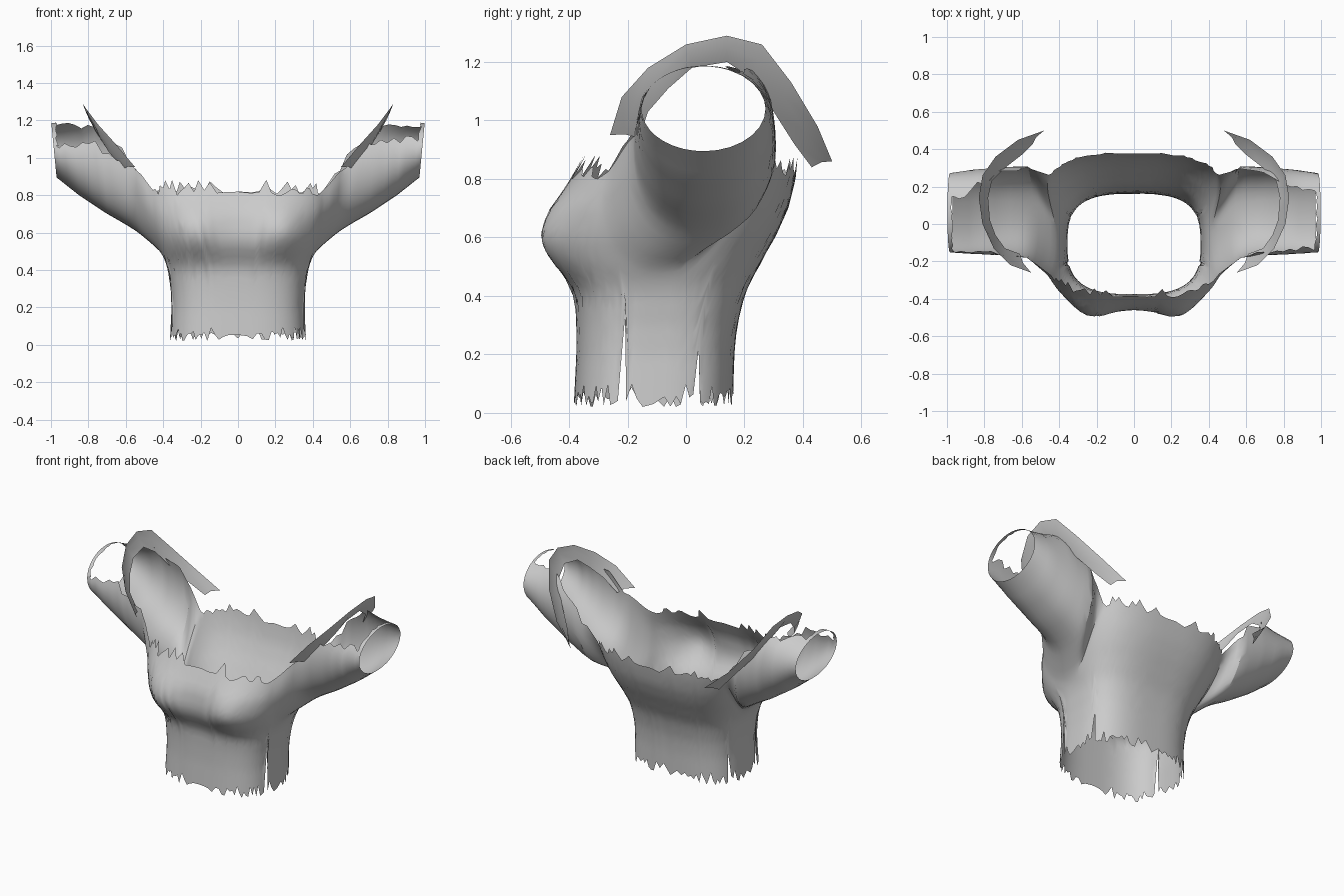
import bpy, math, random

if "Cube" in bpy.data.objects:
    bpy.data.objects.remove(bpy.data.objects["Cube"])

random.seed(4)
N = 120            # columns around the torso
ROWS = 20          # rows up the torso
SIDE = 36.0        # half angle (degrees) of each armhole

cloth = bpy.data.materials.new("grey_cloth")
cloth.diffuse_color = (0.6, 0.6, 0.6, 1)
cloth.use_nodes = True
cloth.node_tree.nodes["Principled BSDF"].inputs["Base Color"].default_value = cloth.diffuse_color

# torso profile: height, half width, front y, back y
PROFILE = [(0.0, .365, -.385, .16), (.2, .355, -.375, .165), (.3, .36, -.375, .175),
           (.4, .375, -.38, .20), (.45, .39, -.40, .22), (.5, .415, -.435, .25),
           (.55, .435, -.455, .275), (.6, .46, -.46, .305), (.7, .495, -.445, .35),
           (.8, .52, -.395, .375), (.92, .54, -.33, .39)]

# sleeve rings: bottom x, slant, bottom z, half height, centre y, half depth, front angle,
# back angle, roundness power (1 = ellipse, lower = boxier)
RINGS = [(.54, .03, .605, .30, .065, .245, 102, 108, .8), (.70, .02, .70, .27, .068, .235, 110, 125, .8),
         (.85, .012, .80, .20, .065, .225, 105, 152, .9), (.97, .014, .895, .145, .06, .212, 105, 155, 1)]


def lerp(a, b, t):
    return a + (b - a) * t


def mix(a, b, t):
    return tuple(lerp(p, q, t) for p, q in zip(a, b))


def profile(z):
    for a, b in zip(PROFILE, PROFILE[1:]):
        if z <= b[0]:
            break
    return mix(a, b, (z - a[0]) / (b[0] - a[0]))


def torso_point(ang, z):
    """Rounded box section with two soft chest lobes."""
    _, w, yf, yb = profile(z)
    c, s = math.cos(ang), math.sin(ang)
    x = w * math.copysign(abs(c) ** .68, c)
    y = (yf + yb) / 2 + (yb - yf) / 2 * math.copysign(abs(s) ** .68, s)
    if s < 0:
        lobe = math.exp(-((z - .61) / .13) ** 2) * math.exp(-((abs(x) - .25) / .13) ** 2)
        y -= .058 * lobe * -s
    return x, y, z


def ring_point(ring, phi, side):
    xb, slant, zb, h, cy, ry = ring[:6]
    k, s = 1 - math.cos(phi), math.sin(phi)
    return side * (xb + slant * k), cy + ry * math.copysign(abs(s) ** ring[8], s), zb + h * k


def add_object(name, verts, faces, relax=None):
    me = bpy.data.meshes.new(name)
    me.from_pydata(verts, [], faces)
    me.materials.append(cloth)
    ob = bpy.data.objects.new(name, me)
    bpy.context.collection.objects.link(ob)
    bpy.ops.object.select_all(action='DESELECT')
    ob.select_set(True)
    bpy.context.view_layer.objects.active = ob
    bpy.ops.object.shade_smooth_by_angle(angle=math.radians(50))
    if relax:                   # soften the armpit folds only
        group = ob.vertex_groups.new(name="armpit")
        for i, v in enumerate(verts):
            group.add([i], relax(v), 'REPLACE')
        mod = ob.modifiers.new("relax", 'SMOOTH')
        mod.factor, mod.iterations, mod.vertex_group = .5, 6, group.name
    return ob


def arm_pos(ang):
    """Position -1 (front) .. 1 (back) across the armhole, beyond that no armhole."""
    return math.degrees(math.asin(max(-1, min(1, math.sin(ang))))) / SIDE


def ragged(lo, hi):
    """Torn edge: a random saw-tooth two columns wide."""
    return [random.uniform(lo, hi) if i % 2 else random.uniform(lo, (lo + hi) / 2) for i in range(N)]


NECK, HEM = ragged(-.035, .05), ragged(-.045, .04)


def top_height(i, ang):
    s = arm_pos(ang)
    if abs(s) <= 1.001:
        return .5 + .33 * (1 - math.cos(min(1, abs(s)) * math.pi / 2))
    return .835 + NECK[i]


def bottom_height(i, ang):
    d = arm_pos(ang) * SIDE
    if abs(d + 15) < 1.6:       # tall tear in the side
        return .33
    if abs(d - 24) < 1.6:       # short tear further back
        return .22
    return .065 + HEM[i]


# torso with ragged hem and neckline
verts, faces = [], []
for i in range(N):
    a = 2 * math.pi * i / N
    lo, hi = bottom_height(i, a), top_height(i, a)
    verts += [torso_point(a, lerp(lo, hi, j / ROWS)) for j in range(ROWS + 1)]
R = ROWS + 1
for i in range(N):
    n = (i + 1) % N
    faces += [(i * R + j, n * R + j, n * R + j + 1, i * R + j + 1) for j in range(ROWS)]

# sleeves grow out of the armholes, open along the torn upper edge
STEPS = 4
half = round(SIDE / 360 * N)
for side, extra in ((1, 15), (-1, 0)):
    cols = list(range(-half, half + 1))
    if side < 0:
        cols = [N // 2 - c for c in cols]
    prev = [(c % N) * R + ROWS for c in cols]
    start = [verts[p] for p in prev]
    for r, ring in enumerate(RINGS):
        for t in range(1, STEPS + 1):
            f = t / STEPS
            last = r == len(RINGS) - 1 and t == STEPS
            jf, jb = (0, 0) if last else (random.uniform(-9, 9), random.uniform(-9, 9))
            row = []
            for k in range(len(cols)):
                s = -1 + 2 * k / (len(cols) - 1)

                def angle(g):
                    grow = extra * (r / 3)
                    return math.radians(s * (g[6] + grow + jf if s < 0 else g[7] + jb))
                if r == 0:
                    p = mix(start[k], ring_point(ring, angle(ring), side), f)
                else:
                    g = mix(RINGS[r - 1], ring, f)
                    p = ring_point(g, angle(g), side)
                row.append(len(verts))
                verts.append(p)
            for k in range(len(cols) - 1):
                q = (prev[k], prev[k + 1], row[k + 1], row[k])
                faces.append(q if side > 0 else q[::-1])
            prev = row


def armpit_weight(v):
    inside = min(1, max(0, (abs(v[0]) - .37) / .05)) * min(1, max(0, (.72 - abs(v[0])) / .1))
    low = min(1, max(.2, (.85 - v[2]) / .1))
    return inside * low * min(1, max(0, (v[2] - .4) / .08)) * min(1, max(0, (v[1] + .34) / .1))


add_object("torn_shirt", verts, faces, armpit_weight)

# narrow cuff bridging the open top of each sleeve end
for side, name in ((1, "right_cuff"), (-1, "left_cuff")):
    verts, faces = [], []
    inner = mix(RINGS[2], RINGS[3], .75)
    for k in range(15):
        phi = math.radians(lerp(150, 258, k / 14))
        a, b = ring_point(inner, phi, side), ring_point(RINGS[3], phi, side)
        verts += [mix(a, b, random.uniform(.0, .5)), b]
        if k:
            n = 2 * k
            q = (n - 2, n, n + 1, n - 1)
            faces.append(q if side > 0 else q[::-1])
    add_object(name, verts, faces)

# loose strap arching over each shoulder
OUTER = [(.55, -.26, .95), (.66, -.22, 1.08), (.75, -.13, 1.18), (.81, 0, 1.26), (.83, .14, 1.29),
         (.81, .26, 1.26), (.74, .36, 1.13), (.62, .45, .98), (.48, .50, .86)]
INNER = [(.61, -.16, .94), (.69, -.13, 1.03), (.74, -.06, 1.11), (.77, .02, 1.18), (.78, .14, 1.2),
         (.76, .23, 1.14), (.69, .30, 1.03), (.60, .37, .92), (.54, .43, .84)]
for side, name in ((1, "right_shoulder_strap"), (-1, "left_shoulder_strap")):
    verts, faces = [], []
    for k, (a, b) in enumerate(zip(INNER, OUTER)):
        mid = mix(a, b, .5)
        mid = (mid[0] + .012, mid[1], mid[2] + .008)
        verts += [(side * p[0], p[1], p[2]) for p in (a, mid, b)]
        if k:
            n = 3 * k
            for q in ((n - 3, n, n + 1, n - 2), (n - 2, n + 1, n + 2, n - 1)):
                faces.append(q if side > 0 else q[::-1])
    add_object(name, verts, faces)
